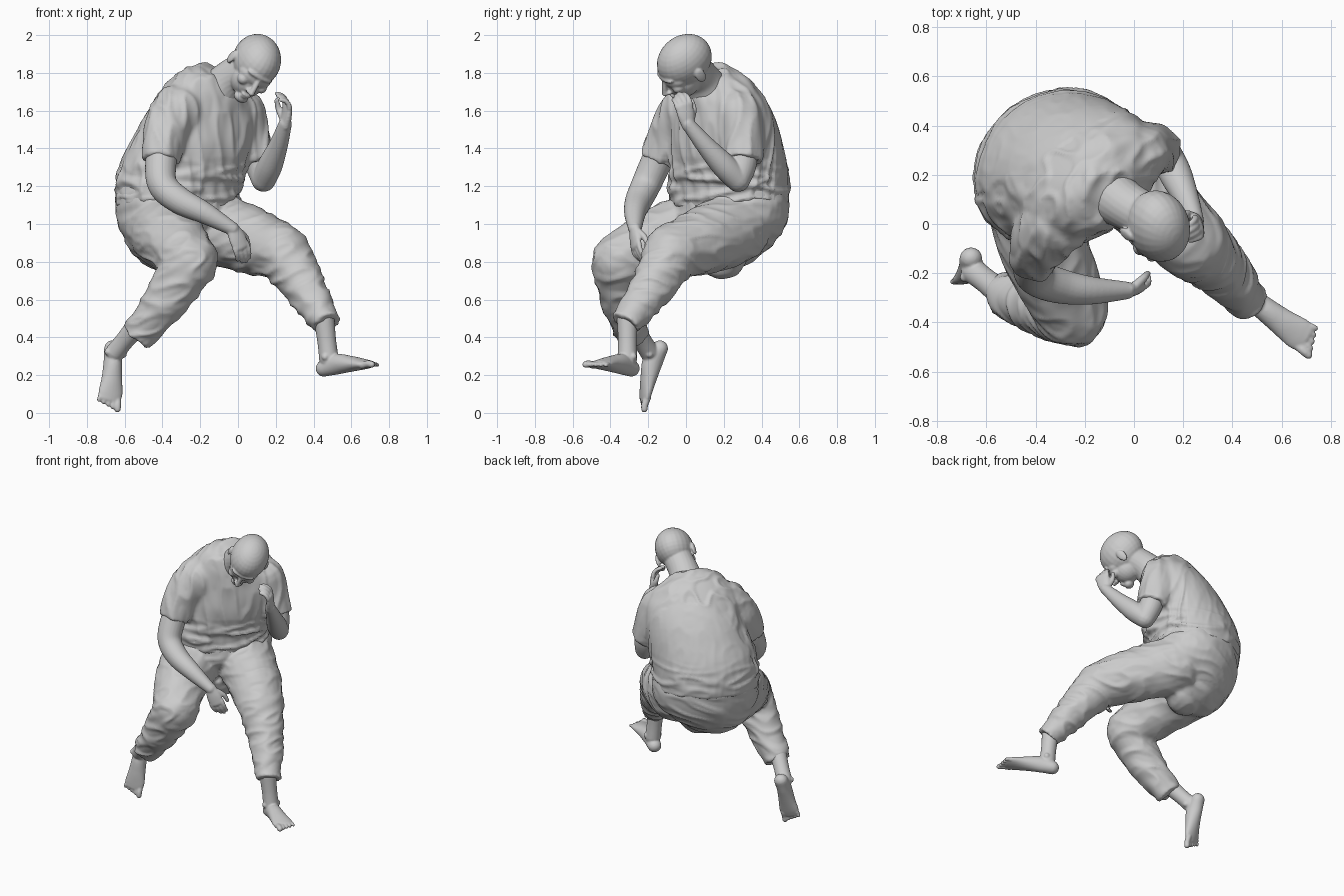
import bpy, bmesh, math
from mathutils import Vector, Matrix, noise

if "Cube" in bpy.data.objects:
    bpy.data.objects.remove(bpy.data.objects["Cube"])

V = Vector


def catmull(secs, steps):
    """Smooth path through sections (x, y, z, a[, b])."""
    s = [list(p) + [p[3]] if len(p) == 4 else list(p) for p in secs]
    s = [s[0]] + s + [s[-1]]
    out = []
    for i in range(1, len(s) - 2):
        for k in range(steps):
            t = k / steps
            out.append([0.5 * (2 * b + (c - a) * t + (2 * a - 5 * b + 4 * c - d) * t * t
                               + (3 * b - a - 3 * c + d) * t ** 3)
                        for a, b, c, d in zip(*s[i - 1:i + 3])])
    return out + [s[-1]]


def loft(bm, secs, ref=(1, 0, 0), caps=(True, True), n=24, steps=6):
    """Closed tube with elliptical sections; caps are round (True) or flat."""
    pts = catmull(secs, steps)
    rings = []
    for i, p in enumerate(pts):
        t = (V(pts[min(i + 1, len(pts) - 1)][:3]) - V(pts[max(i - 1, 0)][:3])).normalized()
        rings.append((V(p[:3]), t, p[3], p[4]))

    def dome(end, sign):
        c, t, a, b = end
        return [(c + t * sign * min(a, b) * math.sin(q), t, a * math.cos(q), b * math.cos(q))
                for q in (0.4, 0.8, 1.15, 1.45)]
    if caps[0]:
        rings = dome(rings[0], -1)[::-1] + rings
    if caps[1]:
        rings += dome(rings[-1], 1)
    loops = []
    for c, t, a, b in rings:
        u = (V(ref) - t * t.dot(V(ref))).normalized()
        v = t.cross(u)
        loops.append([bm.verts.new(c + u * a * math.cos(2 * math.pi * j / n)
                                   + v * b * math.sin(2 * math.pi * j / n)) for j in range(n)])
    for r0, r1 in zip(loops, loops[1:]):
        for j in range(n):
            bm.faces.new((r0[j], r0[(j + 1) % n], r1[(j + 1) % n], r1[j]))
    bm.faces.new(loops[0][::-1])
    bm.faces.new(loops[-1])


def ball(bm, c, r, m=Matrix()):
    bmesh.ops.create_uvsphere(bm, u_segments=24, v_segments=16, radius=1,
                              matrix=m @ Matrix.Translation(c) @ Matrix.Diagonal((*r, 1)))


def finish(name, bm, voxel, smooth, fold=None):
    """Fuse the shells of one part, soften joins and press in cloth folds."""
    bmesh.ops.recalc_face_normals(bm, faces=bm.faces)
    me = bpy.data.meshes.new(name)
    bm.to_mesh(me)
    bm.free()
    ob = bpy.data.objects.new(name, me)
    bpy.context.collection.objects.link(ob)
    md = ob.modifiers.new("fuse", 'REMESH')
    md.mode, md.voxel_size = 'VOXEL', voxel
    md = ob.modifiers.new("soften", 'SMOOTH')
    md.factor, md.iterations = 0.5, smooth
    bpy.context.view_layer.update()
    new = bpy.data.meshes.new_from_object(ob.evaluated_get(bpy.context.evaluated_depsgraph_get()))
    ob.modifiers.clear()
    ob.data = new
    if fold:
        moves = [v.normal * fold(v.co) for v in new.vertices]
        for v, d in zip(new.vertices, moves):
            v.co += d
    new.polygons.foreach_set("use_smooth", [True] * len(new.polygons))
    return ob


def ridge(x, y, z):
    return 0.35 - min(1, abs(noise.noise(V((x, y, z)))) * 2.5)


# Trousers: pelvis, thighs and shins
HIP = (0.79, 0.61, 0)
bm = bmesh.new()
loft(bm, [(-.25, .2, .83, .16, .12), (-.29, .21, .9, .28, .22), (-.31, .22, 1.0, .34, .28),
          (-.32, .235, 1.12, .35, .29), (-.31, .23, 1.22, .33, .28)], HIP, (True, False), 40)
loft(bm, [(-.13, .25, .98, .2), (.06, .1, .915, .18), (.23, -.07, .85, .155)])
loft(bm, [(.23, -.07, .85, .155), (.36, -.19, .65, .115), (.47, -.32, .47, .082)], caps=(True, False))
loft(bm, [(-.41, .18, .99, .21), (-.36, -.1, .93, .185), (-.25, -.355, .8, .15)])
loft(bm, [(-.25, -.355, .8, .15), (-.38, -.335, .6, .12), (-.54, -.28, .4, .09)], caps=(True, False))


def trouser_fold(p):
    low = 0.011 if p.z < .85 else 0.008
    return low * ridge(p.x * 5 + p.z * 4, p.y * 5, p.z * 13 - p.x * 5)


finish("trousers", bm, .012, 5, trouser_fold)

# Loose shirt: torso and short sleeves
bm = bmesh.new()
loft(bm, [(-.32, .235, 1.1, .345, .295), (-.315, .23, 1.2, .355, .305), (-.27, .22, 1.32, .34, .295),
          (-.2, .2, 1.5, .32, .26), (-.16, .16, 1.65, .3, .2), (-.13, .13, 1.74, .22, .16),
          (-.1, .11, 1.8, .12, .11)], HIP, (False, False), 40)
loft(bm, [(-.32, .0, 1.6, .14), (-.385, -.07, 1.49, .125), (-.41, -.15, 1.33, .1)], caps=(True, False))
loft(bm, [(.02, .28, 1.59, .125), (.05, .3, 1.47, .12), (.1, .3, 1.33, .105)], caps=(True, False))


def shirt_fold(p):
    waist = max(0, 1 - abs(p.z - 1.2) / .16)
    back = p.y - .2 > (p.x + .3) * .6 + .12
    side = 0.003 if back else 0.011
    return (0.026 * waist * (.5 if back else 1) * ridge(p.x * 4, p.y * 4, p.z * 17)
            + side * ridge(p.x * 11, p.y * 11, p.z * 4 + p.x * 5))


finish("shirt", bm, .012, 5, shirt_fold)

# Head: bowed and tilted local frame (x = own left, y = back, z = up)
left = V((.8, .47, -.4)).normalized()
face = V((.2, -.75, -.6))
face = (face - left * face.dot(left)).normalized()
up = face.cross(left)
M = Matrix((left, -face, up)).transposed().to_4x4()
M.translation = (.09, -.01, 1.845)
bm = bmesh.new()
for c, r in (((0, .012, .02), (.124, .155, .135)),      # skull
             ((0, -.045, -.075), (.092, .095, .095)),   # jaw
             ((0, -.105, -.155), (.042, .034, .03)),    # chin
             ((0, -.075, -.02), (.098, .07, .06)),      # mid face
             ((0, -.12, .012), (.08, .03, .018)),       # brow
             ((0, -.133, -.117), (.032, .016, .008)),   # upper lip
             ((0, -.131, -.132), (.027, .015, .008)),   # lower lip
             ((0, -.165, -.078), (.017, .02, .015))):   # nose tip
    ball(bm, c, r, M)
for s in (-1, 1):
    ball(bm, (s * .06, -.1, -.055), (.032, .035, .03), M)     # cheek
    ball(bm, (s * .04, -.122, -.018), (.019, .016, .012), M)  # eyelid
    ball(bm, (s * .016, -.148, -.082), (.012, .015, .011), M)
    ball(bm, (s * .128, .02, -.03), (.012, .028, .044), M)    # ear
nose = [(*(M @ V((0, y, z))), r) for y, z, r in
        ((-.13, .01, .013), (-.15, -.035, .014), (-.167, -.075, .015))]
loft(bm, nose, left, n=12)
loft(bm, [(-.1, .12, 1.7, .12), (-.04, .08, 1.77, .1), (.05, .03, 1.83, .095)])
finish("head_and_neck", bm, .006, 3)


def hand(bm, wrist, direction, palm, thumb_side, curl, size=1.0):
    """Palm, four curling fingers and a thumb."""
    d = V(direction).normalized()
    p = V(palm)
    p = (p - d * p.dot(d)).normalized()
    s = d.cross(p)
    if s.dot(V(thumb_side)) < 0:
        s = -s
    w = V(wrist)

    def at(a, b, c):
        return w + (d * a + s * b + p * c) * size
    loft(bm, [(*at(-.01, 0, 0), .036, .028), (*at(.05, 0, 0), .048, .024),
              (*at(.1, 0, .004), .048, .02)], s, n=16)
    for i, length in enumerate((.085, .1, .092, .072)):
        off, q, pos = .038 - i * .025, curl * (.5 + .12 * i), [.095, .004]
        path = [(*at(pos[0], off, pos[1]), .0145)]
        for k in range(3):
            pos[0] += length / 3 * math.cos(q)
            pos[1] += length / 3 * math.sin(q)
            q += curl
            path.append((*at(pos[0], off * (1 - .06 * k), pos[1]), .0135 - .001 * k))
        loft(bm, path, s, n=10, steps=3)
    loft(bm, [(*at(.025, .03, .008), .02), (*at(.065, .058, .028), .017),
              (*at(.11, .062, .045), .013)], p, n=10, steps=3)


# Right arm hangs across the thigh, left arm lifts its hand to the brow
bm = bmesh.new()
loft(bm, [(-.39, -.1, 1.45, .085), (-.41, -.17, 1.3, .082), (-.395, -.215, 1.2, .078),
          (-.31, -.25, 1.125, .072), (-.18, -.27, 1.06, .058), (-.03, -.27, .975, .036)])
hand(bm, (-.025, -.27, .97), (.42, .02, -.9), (-.4, .9, -.1), (1, .4, 0), .3)
finish("right_arm", bm, .006, 3)
bm = bmesh.new()
loft(bm, [(.07, .3, 1.45, .085), (.11, .3, 1.32, .075), (.135, .275, 1.235, .065)])
loft(bm, [(.135, .275, 1.235, .065), (.17, .2, 1.31, .066), (.215, .1, 1.42, .05),
          (.25, .01, 1.53, .035)])
hand(bm, (.25, .01, 1.53), (.15, -.2, .95), (-.85, -.3, 0), (-.3, .9, 0), .5)
finish("left_arm", bm, .006, 3)


def foot(name, shin, heel, tip, upward, big_toe_side):
    """Ankle, flat-soled foot wedge and five toes."""
    bm = bmesh.new()
    h, t = V(heel), V(tip)
    d = (t - h).normalized()
    u = V(upward)
    u = (u - d * u.dot(d)).normalized()
    s = d.cross(u)
    if s.dot(V(big_toe_side)) < 0:
        s = -s
    length = (t - h).length

    def at(f, b, c):
        return h + d * length * f + s * b + u * c
    loft(bm, [(*at(.1, 0, .045), .046, .044), (*at(.3, 0, .055), .048, .055),
              (*at(.55, .003, .042), .056, .042), (*at(.75, .003, .028), .066, .028),
              (*at(.84, 0, .022), .06, .02)], s)
    ankle = at(.2, 0, .09)
    loft(bm, [(*shin, .056), (*V(shin).lerp(ankle, .55), .05), (*ankle, .052)], s)
    for b in (-1, 1):
        ball(bm, at(.22, b * .042, .1), (.02, .02, .02))
    for i in range(5):
        b, r = .047 - i * .025, (.019, .014, .013, .012, .012)[i]
        loft(bm, [(*at(.8, b * .95, .02), r), (*at(.9 - .018 * i, b, .022), r),
                  (*at(.965 - .024 * i, b * 1.05, .015), r * .95)], s, n=10, steps=3)
    finish(name, bm, .006, 3)


foot("left_foot", (.455, -.31, .5), (.43, -.27, .185), (.75, -.5, .245), (-.12, .05, 1), (-.5, -.8, 0))
foot("right_foot", (-.545, -.275, .45), (-.675, -.085, .36), (-.69, -.225, .01), (.3, -.9, .3), (1, 0, 0))
